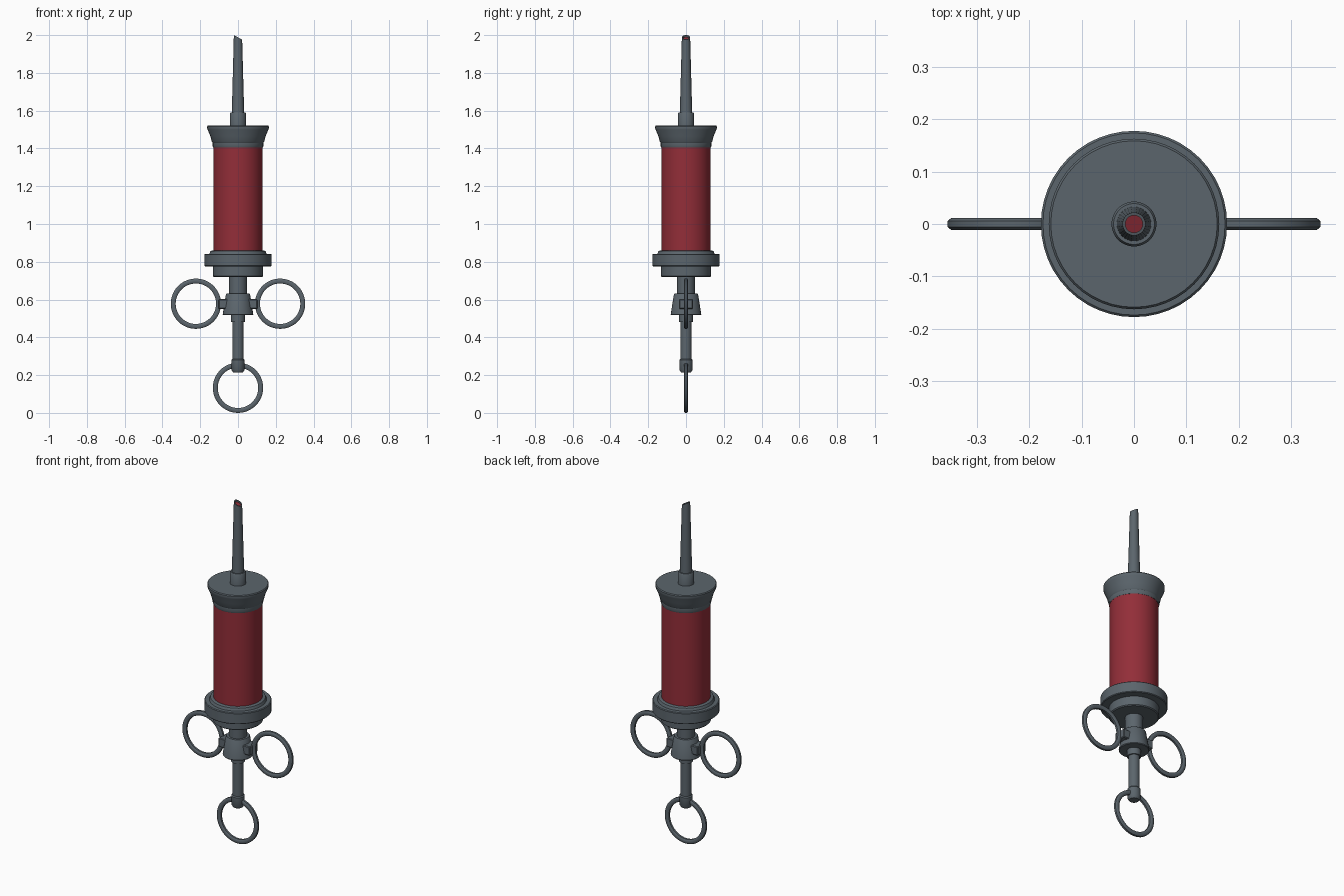
import bpy, bmesh, math
from mathutils import Vector

if "Cube" in bpy.data.objects:
    bpy.data.objects.remove(bpy.data.objects["Cube"])


def material(name, col):
    m = bpy.data.materials.new(name)
    m.diffuse_color = (*col, 1)
    m.use_nodes = True
    m.node_tree.nodes["Principled BSDF"].inputs["Base Color"].default_value = m.diffuse_color
    return m


STEEL = material("grey steel", (0.105, 0.13, 0.15))
RED = material("red fluid", (0.29, 0.027, 0.04))


def finish(name, bm, mats, angle=35):
    bmesh.ops.recalc_face_normals(bm, faces=bm.faces)
    me = bpy.data.meshes.new(name)
    bm.to_mesh(me)
    bm.free()
    ob = bpy.data.objects.new(name, me)
    bpy.context.collection.objects.link(ob)
    for m in mats:
        me.materials.append(m)
    bpy.ops.object.select_all(action='DESELECT')
    ob.select_set(True)
    bpy.context.view_layer.objects.active = ob
    bpy.ops.object.shade_smooth_by_angle(angle=math.radians(angle))
    return ob


def lathe(name, profile, mat, n=48):
    """Solid of revolution about z from (radius, z) points, capped at both ends."""
    bm = bmesh.new()
    rings = [[bm.verts.new((r * math.cos(2 * math.pi * i / n), r * math.sin(2 * math.pi * i / n), z))
              for i in range(n)] for r, z in profile]
    for a, b in zip(rings, rings[1:]):
        for i in range(n):
            bm.faces.new((a[i], a[(i + 1) % n], b[(i + 1) % n], b[i]))
    bm.faces.new(rings[0])
    bm.faces.new(rings[-1])
    return finish(name, bm, [mat])


def finger_ring(name, x, z, n=48):
    """Flat ring facing the front with chamfered edges."""
    section = [(0.133, -0.006), (0.133, 0.006), (0.127, 0.011), (0.113, 0.011),
               (0.107, 0.006), (0.107, -0.006), (0.113, -0.011), (0.127, -0.011)]
    bm = bmesh.new()
    loops = []
    for i in range(n):
        a = 2 * math.pi * i / n
        loops.append([bm.verts.new((x + r * math.cos(a), y, z + r * math.sin(a))) for r, y in section])
    for i in range(n):
        a, b = loops[i], loops[(i + 1) % n]
        for k in range(8):
            j = (k + 1) % 8
            bm.faces.new((a[k], a[j], b[j], b[k]))
    return finish(name, bm, [STEEL], 50)


def box(name, x0, x1, y, z0, z1):
    bm = bmesh.new()
    bmesh.ops.create_cube(bm, size=1)
    for v in bm.verts:
        v.co = Vector(((x0 + x1) / 2 + v.co.x * (x1 - x0), v.co.y * 2 * y, (z0 + z1) / 2 + v.co.z * (z1 - z0)))
    bmesh.ops.bevel(bm, geom=bm.edges[:], offset=0.004, segments=1, affect='EDGES')
    return finish(name, bm, [STEEL])


# Barrel and its end fittings
lathe("barrel", [(0.13, 0.84), (0.13, 1.43)], RED)
lathe("top_cap", [(0.131, 1.405), (0.134, 1.412), (0.134, 1.43), (0.139, 1.437), (0.146, 1.465),
                  (0.161, 1.5), (0.163, 1.507), (0.163, 1.517), (0.159, 1.522)], STEEL)
lathe("barrel_collar", [(0.165, 0.776), (0.174, 0.776), (0.178, 0.78), (0.178, 0.838), (0.174, 0.842),
                        (0.152, 0.842), (0.146, 0.856), (0.138, 0.86)], STEEL)
lathe("lower_flange", [(0.128, 0.72), (0.133, 0.725), (0.133, 0.79)], STEEL)

# Needle with slanted tip and a red bore
lathe("needle_hub", [(0.043, 1.51), (0.043, 1.585), (0.039, 1.591)], STEEL)
bm = bmesh.new()
N = 32
rings = []
for r, z, slant in [(0.033, 1.58, 0), (0.022, 1.988, -0.55), (0.0165, 1.988, -0.55), (0.0165, 1.98, -0.55)]:
    rings.append([bm.verts.new((r * math.cos(2 * math.pi * i / N), r * math.sin(2 * math.pi * i / N),
                                z + slant * r * math.cos(2 * math.pi * i / N))) for i in range(N)])
for a, b in zip(rings, rings[1:]):
    for i in range(N):
        bm.faces.new((a[i], a[(i + 1) % N], b[(i + 1) % N], b[i]))
bm.faces.new(rings[0])
bm.faces.new(rings[-1]).material_index = 1
finish("needle", bm, [STEEL, RED])

# Plunger stem and grip hub
lathe("neck", [(0.047, 0.6), (0.047, 0.73)], STEEL)
lathe("grip_hub", [(0.078, 0.518), (0.081, 0.522), (0.064, 0.627), (0.061, 0.631)], STEEL)
lathe("hub_sleeve", [(0.037, 0.48), (0.037, 0.53)], STEEL)
lathe("plunger_rod", [(0.03, 0.23), (0.03, 0.5)], STEEL)
lathe("rod_end", [(0.027, 0.215), (0.035, 0.228), (0.035, 0.28), (0.03, 0.286)], STEEL)

# Finger and thumb rings
finger_ring("thumb_ring", 0, 0.133)
for side, s in (("left", -1), ("right", 1)):
    finger_ring(side + "_finger_ring", s * 0.223, 0.578)
    xs = sorted((s * 0.05, s * 0.102))
    box(side + "_ring_mount", xs[0], xs[1], 0.037, 0.55, 0.602)
